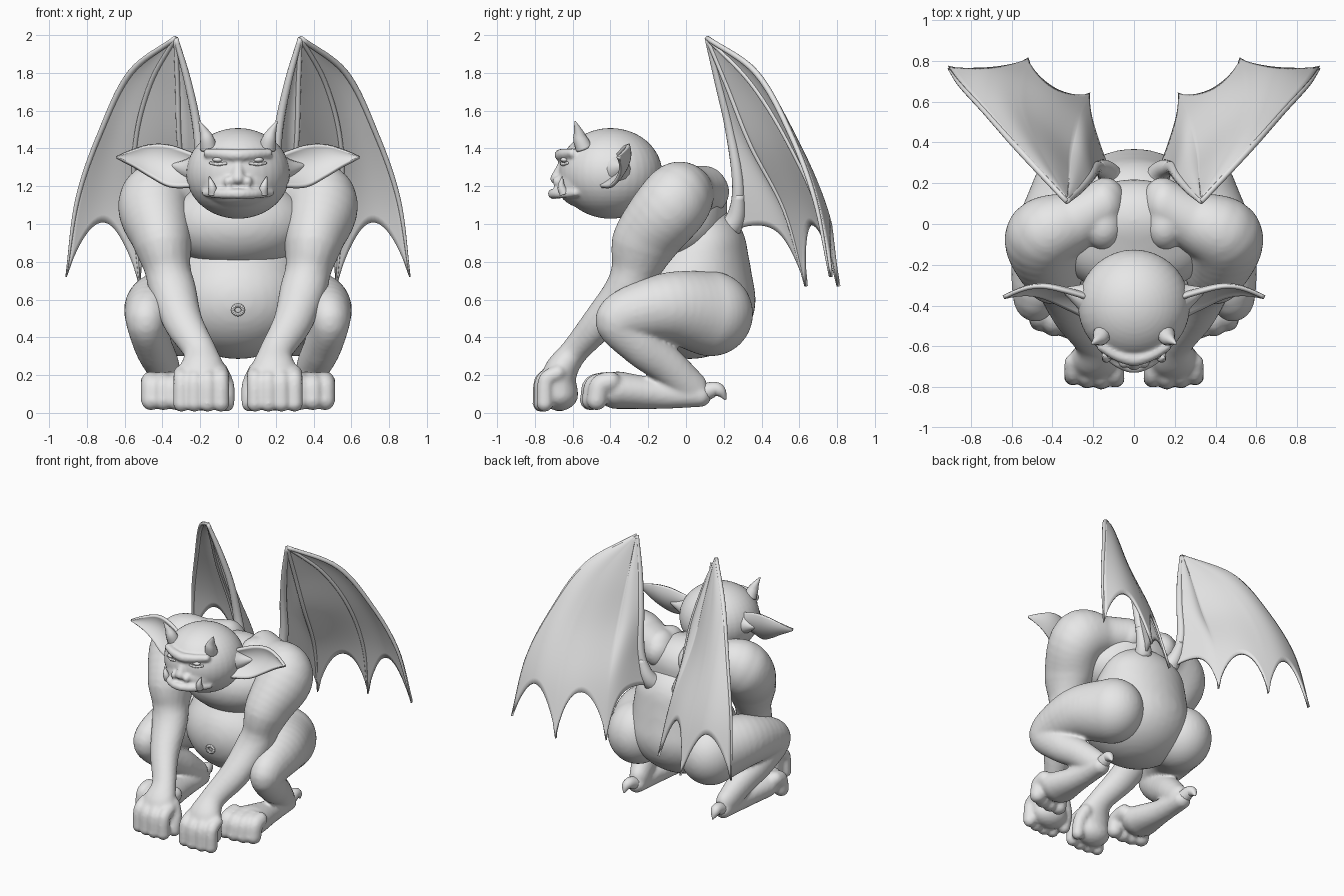
import bpy, bmesh, math
from mathutils import Vector

if "Cube" in bpy.data.objects:
    bpy.data.objects.remove(bpy.data.objects["Cube"])

stone = bpy.data.materials.new("grey_stone")
stone.diffuse_color = (0.8, 0.8, 0.8, 1)
stone.use_nodes = True
stone.node_tree.nodes["Principled BSDF"].inputs["Base Color"].default_value = stone.diffuse_color


def finish(name, verts, faces):
    me = bpy.data.meshes.new(name)
    me.from_pydata(verts, [], faces)
    me.polygons.foreach_set("use_smooth", [True] * len(me.polygons))
    me.materials.append(stone)
    ob = bpy.data.objects.new(name, me)
    bpy.context.collection.objects.link(ob)
    return ob


def ball(n):
    """Unit sphere with n segments."""
    bm = bmesh.new()
    bmesh.ops.create_uvsphere(bm, u_segments=n, v_segments=n * 2 // 3, radius=1)
    bm.verts.index_update()
    out = [tuple(v.co) for v in bm.verts], [[v.index for v in f.verts] for f in bm.faces]
    bm.free()
    return out


SMALL, MEDIUM, LARGE = ball(12), ball(20), ball(36)


def blob(name, chains, voxel=0.014, mirror=False, smooth=5, remesh=True, steps=7):
    """Fuse chains of ellipsoids (x, y, z, rx, ry, rz) into one skin."""
    verts, faces = [], []
    for ch in chains:
        ch = [Vector(c if len(c) == 6 else tuple(c) + (c[3], c[3])) for c in ch]
        n = (len(ch) - 1) * steps
        for j in range(n + 1):
            x, y, z, rx, ry, rz = catmull(ch, j / n) if n else ch[0]
            v, f = SMALL if rx < .06 else MEDIUM if rx < .15 else LARGE
            o = len(verts)
            verts += [(x + a * rx, y + b * ry, z + c * rz) for a, b, c in v]
            faces += [[i + o for i in q] for q in f]
    ob = finish(name, verts, faces)
    if remesh:
        m = ob.modifiers.new("skin", 'REMESH')
        m.mode = 'VOXEL'
        m.voxel_size = voxel
        m.use_smooth_shade = True
        m = ob.modifiers.new("soften", 'SMOOTH')
        m.factor, m.iterations = 0.5, smooth
    if mirror:
        ob.modifiers.new("both_sides", 'MIRROR').use_mirror_merge = False
    return ob


def catmull(pts, t):
    n = len(pts) - 1
    i = min(int(t * n + 1e-9), n - 1)
    f = t * n - i
    p1, p2 = pts[i], pts[i + 1]
    p0 = pts[i - 1] if i else p1 * 2 - p2
    p3 = pts[i + 2] if i + 2 <= n else p2 * 2 - p1
    return 0.5 * (2 * p1 + (p2 - p0) * f + (2 * p0 - 5 * p1 + 4 * p2 - p3) * f * f
                  + (3 * p1 - p0 - 3 * p2 + p3) * f ** 3)


def tube(name, pts, radii, steps=16, sides=12):
    """Tapered smooth tube through points, mirrored to both sides."""
    pts = [Vector(p) for p in pts]
    rad = [Vector((r, 0, 0)) for r in radii]
    verts, n = [], sides
    for i in range(steps + 1):
        t = i / steps
        c, r = catmull(pts, t), max(catmull(rad, t).x, 0.002)
        d = catmull(pts, min(t + .02, 1)) - catmull(pts, max(t - .02, 0))
        q = d.to_track_quat('Z', 'Y')
        verts += [c + q @ Vector((r * math.cos(a), r * math.sin(a), 0))
                  for a in (2 * math.pi * k / n for k in range(n))]
    faces = [(i * n + k, i * n + (k + 1) % n, (i + 1) * n + (k + 1) % n, (i + 1) * n + k)
             for i in range(steps) for k in range(n)]
    faces += [list(range(n))[::-1], [steps * n + k for k in range(n)]]
    finish(name, verts, faces).modifiers.new("both_sides", 'MIRROR').use_mirror_merge = False


def sheet(name, rows, thick):
    """Thin mirrored skin from a grid of points."""
    w = len(rows[0])
    faces = [(i * w + k, i * w + k + 1, (i + 1) * w + k + 1, (i + 1) * w + k)
             for i in range(len(rows) - 1) for k in range(w - 1)]
    ob = finish(name, [p for r in rows for p in r], faces)
    m = ob.modifiers.new("thickness", 'SOLIDIFY')
    m.thickness, m.offset = thick, 0
    ob.modifiers.new("both_sides", 'MIRROR').use_mirror_merge = False


# torso: belly and overhanging chest
blob("belly", [[(0, .02, .60, .38, .35, .315), (0, .09, .85, .32, .235, .25)]], .02)
blob("chest", [[(0, -.07, 1.0, .38, .285, .24), (0, .02, 1.1, .3, .2, .18)]], .02)
ring = [2 * math.pi * i / 16 for i in range(17)]
blob("navel", [[(.026 * math.cos(a), -.328, .545 + .024 * math.sin(a), .011) for a in ring]],
     remesh=False, steps=1)

# arms with hands resting on the knuckles
arm = [(.15, .09, 1.185, .105, .13, .125), (.29, .01, 1.165, .13, .15, .145),
       (.44, -.06, 1.115, .19, .185, .2), (.405, -.2, .93, .16, .185, .15),
       (.375, -.26, .77, .125, .135, .1), (.345, -.32, .65, .125, .115, .1),
       (.29, -.46, .48, .105, .085, .1), (.2, -.595, .32, .09, .07, .08),
       (.19, -.67, .2, .13, .09, .1), (.19, -.67, .1, .13, .1, .09)]
neck_muscle = [(.14, .11, 1.17, .1, .12, .12), (.15, -.01, 1.19, .1, .12, .11)]
fingers = [[(x, -.68, .21, .043), (x, -.76 + dy, .17, .044), (x, -.768 + dy, .05, .046)]
           for x, dy in ((.09, .01), (.16, 0), (.23, .005), (.30, .02))]
thumb = [(.1, -.63, .22, .05), (.065, -.65, .14, .048), (.062, -.67, .05, .045)]
blob("arm_and_hand", [arm, neck_muscle, thumb] + fingers, .0125, True)

# crouching legs with feet
leg = [(.30, .13, .525, .21, .225, .225), (.42, -.1, .56, .175, .19, .18),
       (.485, -.35, .495, .11, .13, .125), (.45, -.24, .36, .1, .11, .115),
       (.40, -.1, .25, .09, .1, .1), (.36, .03, .13, .07, .085, .095)]
foot = [(.36, .07, .09, .065, .065, .06), (.36, -.15, .1, .085, .1, .08),
        (.36, -.36, .12, .135, .12, .1)]
toes = [[(x, -.40, .165, .056), (x, -.485 + dy, .145, .056), (x, -.503 + dy, .068, .056)]
        for x, dy in ((.25, 0), (.325, -.005), (.395, .005), (.46, .03))]
blob("leg_and_foot", [leg, foot] + toes, .0125, True)
tube("heel_spur", [(.36, .08, .10), (.365, .15, .125), (.37, .185, .11), (.37, .21, .07)],
     [.05, .04, .03, .004])

# head with brow, muzzle, nose and lower lip
brow = [(-.16, -.60, 1.375, .026), (-.08, -.645, 1.37, .03), (0, -.665, 1.365, .032),
        (.08, -.645, 1.37, .03), (.16, -.60, 1.375, .026)]
lip = [(-.17, -.585, 1.165, .022), (-.1, -.665, 1.16, .026), (0, -.705, 1.16, .028),
       (.1, -.665, 1.16, .026), (.17, -.585, 1.165, .022)]
nose = [(0, -.65, 1.32, .025), (0, -.69, 1.24, .035, .03, .03)]
nostrils = [[(x, -.68, 1.225, .028)] for x in (-.05, .05)]
blob("head", [[(0, -.40, 1.268, .275, .275, .24)], [(0, -.52, 1.21, .2, .165, .13)],
              brow, lip, nose] + nostrils, .011, smooth=3)
blob("eye", [[(.105, -.643, 1.34, .03, .022, .014)]], mirror=True, remesh=False)
blob("lower_eyelid", [[(.065, -.66, 1.321, .008), (.105, -.65, 1.316, .009),
                       (.145, -.628, 1.323, .008)]], mirror=True, remesh=False)
tube("tusk", [(.132, -.645, 1.16), (.138, -.66, 1.2), (.152, -.655, 1.25)], [.027, .02, .003])
tube("horn", [(.155, -.54, 1.40), (.165, -.56, 1.45), (.18, -.57, 1.49), (.207, -.588, 1.545)],
     [.046, .038, .024, .003])

# pointed cupped ears: x, lower z, upper z
outline = [Vector(p) for p in ((.23, 1.20, 1.37), (.36, 1.20, 1.415), (.46, 1.25, 1.42),
                               (.55, 1.305, 1.395), (.64, 1.35, 1.358))]
rows = []
for i in range(25):
    u = i / 24
    x, lo, hi = catmull(outline, u)
    row = []
    for k in range(17):
        v = k / 8 - 1
        y = -.36 + .055 * math.sin(math.pi * u) + (.05 * v - .055 * v * v) * (1 - u)
        row.append((x, y, lo + (hi - lo) * (v + 1) / 2))
    rows.append(row)
sheet("ear", rows, .02)
tube("ear_root", [(.23, -.36, 1.29), (.28, -.345, 1.295), (.35, -.32, 1.31)], [.085, .05, .01])

# wings: four finger bones fanning from the peak, scalloped membrane between
peak = (.33, .12, 1.985)
bones = [[Vector(p) for p in (peak,) + b] for b in (
    ((.265, .18, 1.75), (.215, .24, 1.5), (.185, .285, 1.2), (.12, .26, .96)),
    ((.32, .23, 1.72), (.31, .35, 1.42), (.27, .53, 1.07), (.22, .64, .67)),
    ((.46, .35, 1.75), (.54, .54, 1.45), (.55, .71, 1.08), (.52, .81, .67)),
    ((.57, .38, 1.80), (.73, .56, 1.48), (.85, .69, 1.13), (.91, .77, .72)))]
rows = []
for s, (depth, bow) in enumerate(((.12, .045), (.2, .03), (.19, .045))):
    for k in range(17 if s == 2 else 16):
        f = k / 16
        end = 1 - depth * max(0, 1 - (2 * f - 1) ** 2) ** .75
        row = []
        for i in range(33):
            t = end * (.005 + .995 * i / 32)
            p = catmull(bones[s], t).lerp(catmull(bones[s + 1], t), f)
            p.y += bow * math.sin(math.pi * f) * t
            row.append(p)
        rows.append(row)
sheet("wing_membrane", rows, .016)
for name, b, r in zip(("wing_arm", "inner_wing_bone", "middle_wing_bone", "outer_wing_bone"),
                      bones, ((.013, .02, .024, .032, .04), (.012, .013, .013, .011, .004),
                              (.012, .013, .013, .011, .004), (.013, .016, .014, .012, .004))):
    tube(name, [p + Vector((0, -.009, 0)) for p in b], r, 32)
tube("wing_root", [(.07, .12, .98), (.11, .22, .98), (.14, .265, 1.04), (.18, .28, 1.16)],
     [.09, .065, .05, .032])
